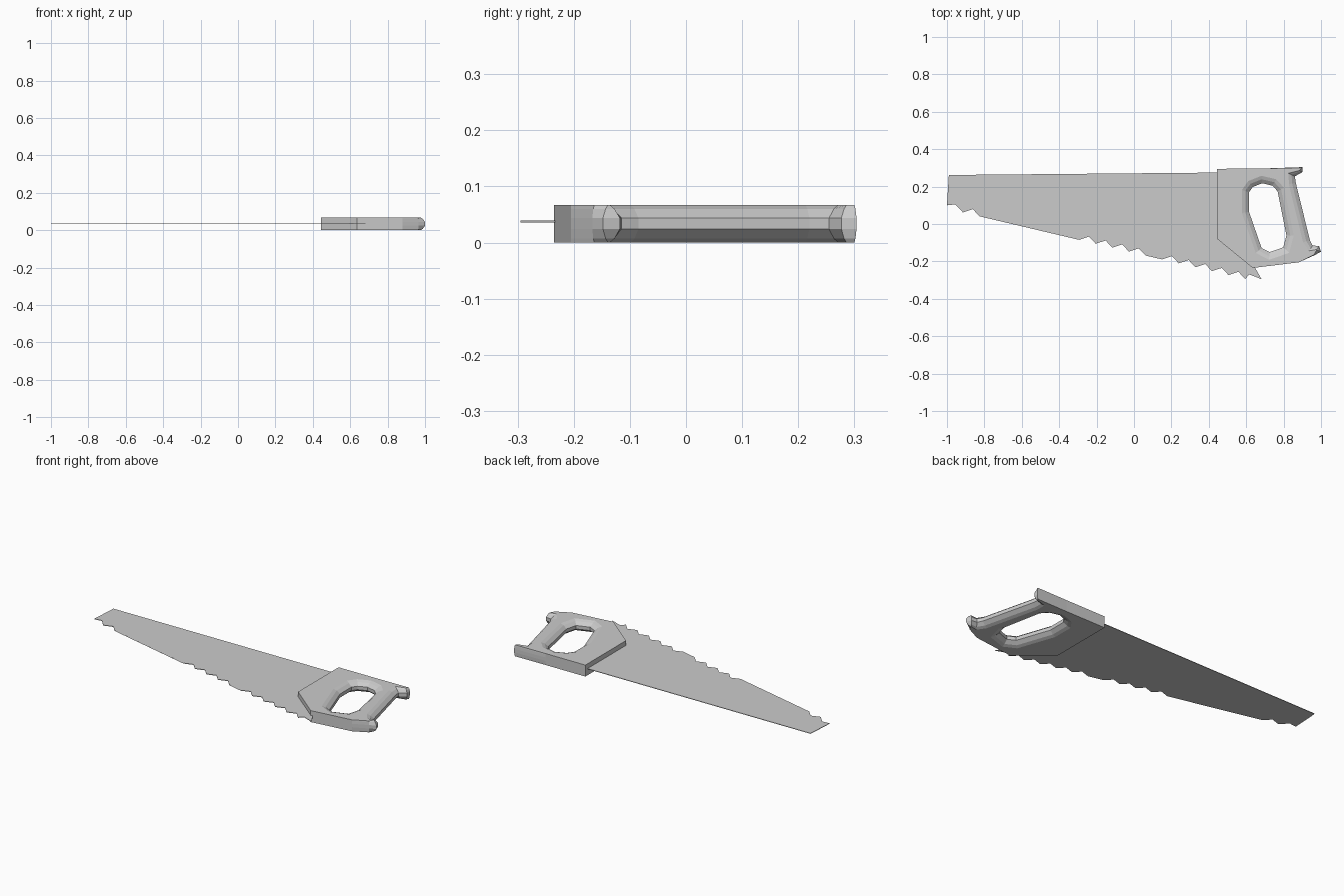
import bpy
import bmesh
from mathutils import Vector

cube = bpy.data.objects.get("Cube")
if cube:
    bpy.data.objects.remove(cube)

grey = bpy.data.materials.new("plain grey")
grey.use_nodes = True
COLOUR = (0.6, 0.6, 0.6, 1)
grey.diffuse_color = COLOUR
grey.node_tree.nodes["Principled BSDF"].inputs["Base Color"].default_value = COLOUR


def finish(bm, name):
    bmesh.ops.recalc_face_normals(bm, faces=bm.faces[:])
    mesh = bpy.data.meshes.new(name)
    bm.to_mesh(mesh)
    bm.free()
    mesh.materials.append(grey)
    obj = bpy.data.objects.new(name, mesh)
    bpy.context.collection.objects.link(obj)
    return obj


def inset(points, amount):
    """Shift a loop to its left; each point is (x, y, roundness)."""
    result = []
    for i, (x, y, weight) in enumerate(points):
        here = Vector((x, y))
        before = (here - Vector(points[i - 1][:2])).normalized()
        after = (Vector(points[(i + 1) % len(points)][:2]) - here).normalized()
        n1, n2 = Vector((-before.y, before.x)), Vector((-after.y, after.x))
        miter = (n1 + n2) / max(1 + n1.dot(n2), 0.6)
        result.append(here + miter * amount * weight)
    return result


# Handle: outer outline anticlockwise, grip hole clockwise
outline = [(0.445, 0.295, 0), (0.445, -0.08, 0), (0.635, -0.235, 0),
           (0.88, -0.205, 0), (0.965, -0.167, 0.1), (1.0, -0.148, 0.5),
           (0.99, -0.118, 0.5), (0.955, -0.115, 0.8), (0.94, -0.085, 1),
           (0.865, 0.22, 1), (0.86, 0.255, 0.8), (0.9, 0.277, 0.4),
           (0.9, 0.304, 0.1), (0.7, 0.297, 0)]
hole = [(0.615, 0.17, 1), (0.635, 0.198, 1), (0.685, 0.218, 1),
        (0.74, 0.205, 1), (0.768, 0.175, 1), (0.815, -0.06, 1),
        (0.798, -0.125, 1), (0.725, -0.15, 1), (0.682, -0.128, 1),
        (0.615, 0.065, 1)]
levels = [(0, 0.038), (0.007, 0.02), (0.024, 0), (0.044, 0), (0.06, 0.02), (0.067, 0.038)]

bm = bmesh.new()
caps = ([], [])
for loop in (outline, hole):
    rings = [[bm.verts.new((p.x, p.y, z)) for p in inset(loop, d)] for z, d in levels]
    count = len(loop)
    for low, high in zip(rings, rings[1:]):
        for i in range(count):
            j = (i + 1) % count
            bm.faces.new((low[i], low[j], high[j], high[i]))
    for cap, ring in zip(caps, (rings[0], rings[-1])):
        cap.extend(bm.edges.get((ring[i - 1], ring[i])) for i in range(count))
for cap in caps:
    bmesh.ops.triangle_fill(bm, edges=cap, use_beauty=True)
finish(bm, "handle")

# Blade: thin plate with a row of teeth along its slanted edge
TEETH = 17
start, end = Vector((-0.915, 0.062)), Vector((0.594, -0.294))
edge = [Vector((-0.99, 0.262)), Vector((-1.0, 0.1)), Vector((-0.955, 0.105))]
step = (end - start) / TEETH
for i in range(TEETH):
    tip = start + step * i
    edge += [tip, tip + step * 0.6 + Vector((0, 0.03))]
edge += [end, Vector((0.617, -0.27)), Vector((0.682, -0.295)),
         Vector((0.645, -0.23)), Vector((0.56, -0.05)), Vector((0.56, 0.276))]
bm = bmesh.new()
bm.faces.new([bm.verts.new((p.x, p.y, 0.036)) for p in edge])
bmesh.ops.triangulate(bm, faces=bm.faces[:])
plate = bmesh.ops.extrude_face_region(bm, geom=bm.faces[:])
bmesh.ops.translate(bm, vec=(0, 0, 0.003),
                    verts=[v for v in plate["geom"] if isinstance(v, bmesh.types.BMVert)])
finish(bm, "blade")
